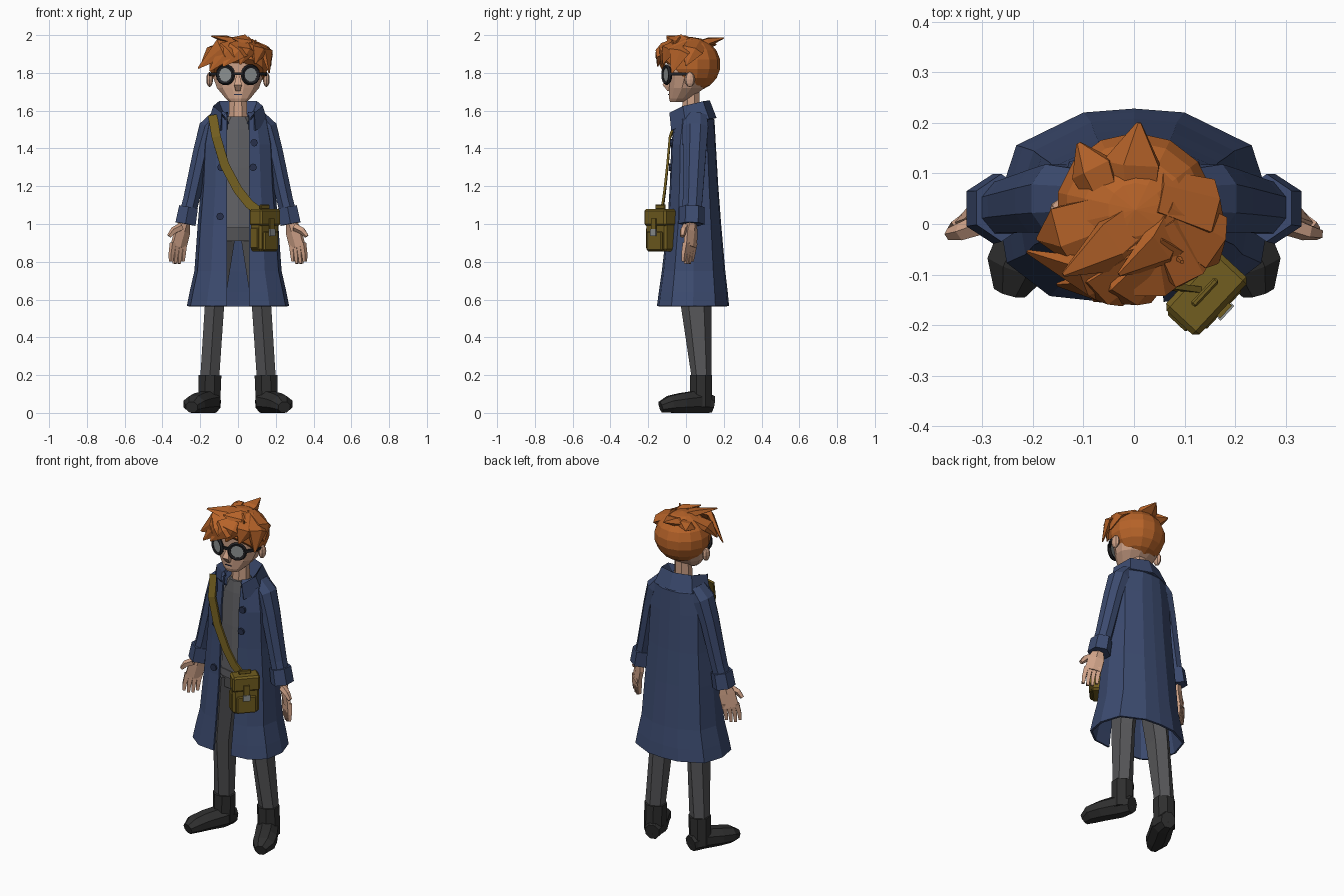
import bpy, bmesh, math
from mathutils import Vector, Matrix

if "Cube" in bpy.data.objects:
    bpy.data.objects.remove(bpy.data.objects["Cube"])

def mat(name, r, g, b):
    m = bpy.data.materials.new(name)
    m.diffuse_color = (r, g, b, 1)
    m.use_nodes = True
    m.node_tree.nodes["Principled BSDF"].inputs["Base Color"].default_value = m.diffuse_color
    return m

COAT = mat("navy_cloth", .045, .07, .16)
BUTTON = mat("dark_navy", .02, .03, .07)
SKIN = mat("skin", .62, .36, .245)
HAIR = mat("ginger_hair", .47, .125, .022)
SHIRT = mat("shirt_grey", .12, .12, .13)
TROUSER = mat("trouser_grey", .09, .09, .095)
BOOT = mat("boot_black", .028, .028, .028)
BAG = mat("olive_leather", .165, .11, .014)
FRAME = mat("frame_black", .015, .015, .018)
METAL = mat("pale_grey", .27, .29, .29)

def finish(name, bm, material):
    bmesh.ops.recalc_face_normals(bm, faces=bm.faces)
    me = bpy.data.meshes.new(name)
    bm.to_mesh(me)
    bm.free()
    me.materials.append(material)
    ob = bpy.data.objects.new(name, me)
    bpy.context.collection.objects.link(ob)
    return ob

def grid(name, rows, material, closed=True, thick=0):
    """Skin rows of points; closed rows get end caps, open ones a thickness."""
    bm = bmesh.new()
    vs = [[bm.verts.new(p) for p in row] for row in rows]
    n = len(rows[0])
    for a, b in zip(vs, vs[1:]):
        for i in range(n if closed else n - 1):
            j = (i + 1) % n
            bm.faces.new((a[i], a[j], b[j], b[i]))
    if closed:
        bm.faces.new(vs[0])
        bm.faces.new(vs[-1])
    ob = finish(name, bm, material)
    if thick:
        mod = ob.modifiers.new("thickness", "SOLIDIFY")
        mod.thickness, mod.offset = thick, 0
    return ob

def tube(name, pts, radii, material, n=6, ref=(0, 1, 0)):
    """Tapered tube along pts; radii are (width, depth) pairs."""
    pts, rows, k = [Vector(p) for p in pts], [], 1 / math.cos(math.pi / n)
    for i, p in enumerate(pts):
        d = (pts[min(i + 1, len(pts) - 1)] - pts[max(i - 1, 0)]).normalized()
        u = d.cross(Vector(ref)).normalized()
        v = u.cross(d)
        ang = [(j + .5) / n * math.tau for j in range(n)]
        rows.append([p + k * (u * radii[i][0] * math.cos(a) + v * radii[i][1] * math.sin(a)) for a in ang])
    return grid(name, rows, material)

def ovals(name, levels, material, n=10):
    """Stack of ovals given as (z, half width, front y, back y)."""
    ang = [(j + .5) / n * math.tau for j in range(n)]
    return grid(name, [[(w * math.cos(a), (f + b) / 2 + (b - f) / 2 * math.sin(a), z) for a in ang]
                       for z, w, f, b in levels], material)

def box(name, loc, size, material, rot=0, bevel=0):
    bm = bmesh.new()
    m = Matrix.Translation(loc) @ Matrix.Rotation(rot, 4, 'Z') @ Matrix.Diagonal((*size, 1))
    bmesh.ops.create_cube(bm, size=1, matrix=m)
    if bevel:
        bmesh.ops.bevel(bm, geom=bm.edges[:], offset=bevel, segments=1, affect='EDGES')
    return finish(name, bm, material)

def ball(name, loc, size, material, u=8, v=6):
    bm = bmesh.new()
    bmesh.ops.create_uvsphere(bm, u_segments=u, v_segments=v, radius=1,
                              matrix=Matrix.Translation(loc) @ Matrix.Diagonal((*size, 1)))
    return bm if name is None else finish(name, bm, material)

def disc(name, loc, r, depth, material, rot=0, n=12):
    bm = bmesh.new()
    m = Matrix.Translation(loc) @ Matrix.Rotation(rot, 4, 'Z') @ Matrix.Rotation(math.pi / 2, 4, 'X')
    bmesh.ops.create_cone(bm, cap_ends=True, segments=n, radius1=r, radius2=r, depth=depth, matrix=m)
    return finish(name, bm, material)

def mirror_row(half):
    """Half outline from front edge to back centre, completed on the other side."""
    return half + [(-x, y, z) for x, y, z in reversed(half[:-1])]

# head, neck, nose
ovals("head", [(1.645, .045, -.085, -.01), (1.665, .068, -.092, .03), (1.72, .115, -.092, .10),
               (1.78, .138, -.092, .14), (1.86, .14, -.095, .155), (1.93, .11, -.07, .13)], SKIN, 12)
ovals("neck", [(1.5, .055, -.03, .075), (1.7, .05, -.02, .075)], SKIN, 8)
tube("nose", [(0, -.085, 1.79), (0, -.10, 1.735), (0, -.092, 1.705)], [(.008, .008), (.02, .024), (.012, .006)], SKIN, 4)
box("mouth", (0, -.092, 1.685), (.04, .006, .004), BUTTON)

# hair cap, trimmed along a slanted hairline
bm = ball(None, (.003, .028, 1.845), (.16, .155, .145), HAIR, 14, 9)
cut = bmesh.ops.bisect_plane(bm, geom=bm.verts[:] + bm.edges[:] + bm.faces[:], plane_co=(0, -.12, 1.88),
                             plane_no=(0, .2, .21), clear_inner=True)
bmesh.ops.edgeloop_fill(bm, edges=[e for e in cut["geom_cut"] if isinstance(e, bmesh.types.BMEdge)])
finish("hair_cap", bm, HAIR)

# hair locks: root, middle, tip, width
LOCKS = [((.05, -.06, 1.95), (-.09, -.11, 1.93), (-.21, -.055, 1.825), .055),
         ((.06, -.05, 1.96), (-.06, -.13, 1.92), (-.15, -.12, 1.81), .05),
         ((.08, -.04, 1.96), (-.01, -.135, 1.92), (-.08, -.15, 1.835), .05),
         ((.03, -.04, 1.97), (.04, -.125, 1.92), (.01, -.13, 1.845), .045),
         ((.06, 0, 1.97), (.11, -.095, 1.92), (.09, -.12, 1.85), .045),
         ((.06, .02, 1.97), (.155, -.04, 1.91), (.165, -.075, 1.80), .05),
         ((.05, .06, 1.97), (.15, .03, 1.92), (.175, .0, 1.84), .05),
         ((-.02, .02, 1.97), (-.14, -.02, 1.92), (-.19, -.03, 1.86), .055),
         ((.06, .04, 1.95), (-.04, -.04, 1.97), (-.14, -.10, 1.995), .05),
         ((.09, .02, 1.94), (.05, -.05, 1.965), (-.03, -.10, 1.985), .045),
         ((0, .05, 1.95), (.0, .12, 1.965), (.01, .2, 1.985), .05),
         ((-.06, .06, 1.95), (-.08, .11, 1.95), (-.11, .16, 1.95), .04)]
for i, (a, b, c, w) in enumerate(LOCKS):
    tube(f"hair_lock_{i}", [a, b, c], [(w * .8, .012), (w, .02), (.004, .003)], HAIR, 5,
         Vector(b) - Vector((0, .03, 1.84)))
tube("stray_hair", [(.08, -.06, 1.93), (.095, -.075, 1.975)], [(.006, .006), (.003, .003)], HAIR, 4)

# shirt and trouser top
ovals("shirt", [(1.02, .13, -.06, .11), (1.3, .13, -.055, .11), (1.5, .12, -.045, .11), (1.57, .06, -.04, .085)], SHIRT)
ovals("waistband", [(.98, .132, -.065, .115), (1.025, .132, -.065, .115)], SHIRT)
ovals("hips", [(.91, .14, -.05, .12), (.99, .13, -.055, .11)], TROUSER)

# coat shell, open at the front: z, half width, front y, back y
rows = []
for z, w, f, b in [(1.59, .085, -.045, .11), (1.55, .155, -.055, .145), (1.42, .18, -.072, .152),
                   (1.2, .19, -.08, .165), (1.0, .207, -.093, .18), (.75, .225, -.122, .202),
                   (.64, .25, -.138, .215), (.565, .265, -.148, .222)]:
    c = (f + b) / 2
    rows.append(mirror_row([(.058, f, z), (w * .62, c + (f - c) * .94, z), (w * .93, c + (f - c) * .6, z),
                            (w, c, z), (w * .86, c + (b - c) * .62, z), (w * .37, c + (b - c) * .96, z), (0, b, z)]))
grid("coat", rows, COAT, False, .012)

# turned-up collar: inner, top and outer edges
grid("collar", [mirror_row(r) for r in (
    [(.05, -.04, 1.53), (.075, 0, 1.55), (.07, .07, 1.56), (0, .09, 1.56)],
    [(.085, -.085, 1.585), (.13, -.015, 1.62), (.10, .09, 1.645), (0, .125, 1.65)],
    [(.09, -.075, 1.495), (.155, 0, 1.53), (.125, .12, 1.555), (0, .157, 1.56)])], COAT, False, .01)

# buttons
for x, y, z in [(-.09, -.083, 1.3), (.08, -.083, 1.3), (.085, -.077, 1.43), (-.095, -.096, 1.04)]:
    disc("coat_button", (x, y, z), .02, .014, BUTTON, 0, 8)

for s, side in ((1, "left"), (-1, "right")):
    m = lambda *ps: [(s * x, y, z) for x, y, z in ps]
    # sleeve and cuff
    tube(side + "_sleeve", m((.11, .05, 1.57), (.155, .05, 1.51), (.19, .045, 1.39), (.247, .035, 1.13), (.268, .03, 1.05)),
         [(.035, .06), (.052, .068), (.046, .062), (.043, .052), (.043, .05)], COAT, 8)
    tube(side + "_cuff", m((.262, .032, 1.09), (.278, .03, 1.0)), [(.05, .058), (.054, .06)], COAT, 6)
    # hand with four fingers and a thumb
    ref = (s * .6, .8, 0)
    tube(side + "_palm", m((.28, .03, 1.02), (.295, .027, .96), (.315, .022, .88)),
         [(.024, .022), (.045, .019), (.046, .016)], SKIN, 6, ref)
    for k in (-.036, -.012, .012, .036):
        dz = .012 * (abs(k) > .03)
        tube(side + "_finger", m((.315 + .8 * k, .022 - .6 * k, .90), (.322 + .85 * k, .012 - .6 * k, .84),
                                 (.324 + .85 * k, .008 - .6 * k, .79 + dz)),
             [(.012, .013), (.011, .011), (.008, .008)], SKIN, 4, ref)
    tube(side + "_thumb", m((.30, .0, .985), (.34, -.015, .965), (.365, -.02, .935)),
         [(.018, .018), (.016, .015), (.01, .01)], SKIN, 5)
    # leg and boot
    tube(side + "_leg", m((.075, .04, .97), (.125, .055, .56), (.15, .083, .18)),
         [(.066, .08), (.051, .07), (.05, .045)], TROUSER, 6)
    tube(side + "_boot_shaft", m((.148, .08, .2), (.152, .08, .03)), [(.06, .058), (.057, .058)], BOOT, 8)
    tube(side + "_boot_foot", m((.13, .14, .045), (.15, .07, .06), (.205, -.025, .052), (.232, -.085, .045), (.245, -.133, .03)),
         [(.04, .045), (.06, .06), (.062, .052), (.06, .045), (.032, .03)], BOOT, 8, (0, 0, 1))
    # ear, glasses rim, lens and arm
    ball(side + "_ear", (s * .15, .02, 1.765), (.018, .028, .04), SKIN)
    bpy.ops.mesh.primitive_torus_add(major_segments=14, minor_segments=5, major_radius=.045, minor_radius=.011,
                                     location=(s * .066, -.102, 1.79), rotation=(math.pi / 2, 0, s * .4))
    rim = bpy.context.object
    rim.name = side + "_glasses_rim"
    rim.data.materials.append(FRAME)
    disc(side + "_lens", (s * .066, -.102, 1.79), .042, .008, METAL, s * .4, 14)
    tube(side + "_glasses_arm", m((.11, -.085, 1.795), (.142, -.03, 1.795), (.152, .03, 1.79)),
         [(.006, .008)] * 3, FRAME, 4, (0, 0, 1))
box("glasses_bridge", (0, -.112, 1.795), (.04, .012, .014), FRAME)

# shoulder strap
tube("bag_strap", [(-.135, -.04, 1.575), (-.115, -.085, 1.46), (-.07, -.098, 1.31), (0, -.112, 1.18), (.06, -.122, 1.105),
                   (.12, -.13, 1.06)], [(.024, .006)] * 6, BAG, 4)

# satchel, placed in its own turned frame
def bag_part(name, loc, size, material, bevel=0):
    p = Matrix.Rotation(math.radians(47), 3, 'Z') @ Vector(loc)
    box(name, p + Vector((.14, -.135, 0)), size, material, math.radians(47), bevel)

bag_part("bag_body", (0, 0, .965), (.148, .082, .22), BAG, .012)
bag_part("bag_flap", (0, -.004, 1.035), (.156, .09, .09), BAG, .01)
bag_part("bag_pocket", (0, -.042, .91), (.11, .02, .10), BAG, .006)
bag_part("bag_side_pocket", (-.075, 0, .925), (.016, .055, .11), BAG, .005)
bag_part("bag_tab", (0, -.053, .985), (.034, .008, .09), BAG)
bag_part("bag_buckle", (0, -.057, .955), (.04, .008, .035), METAL)
bag_part("bag_handle", (0, 0, 1.09), (.07, .014, .025), BAG, .004)
